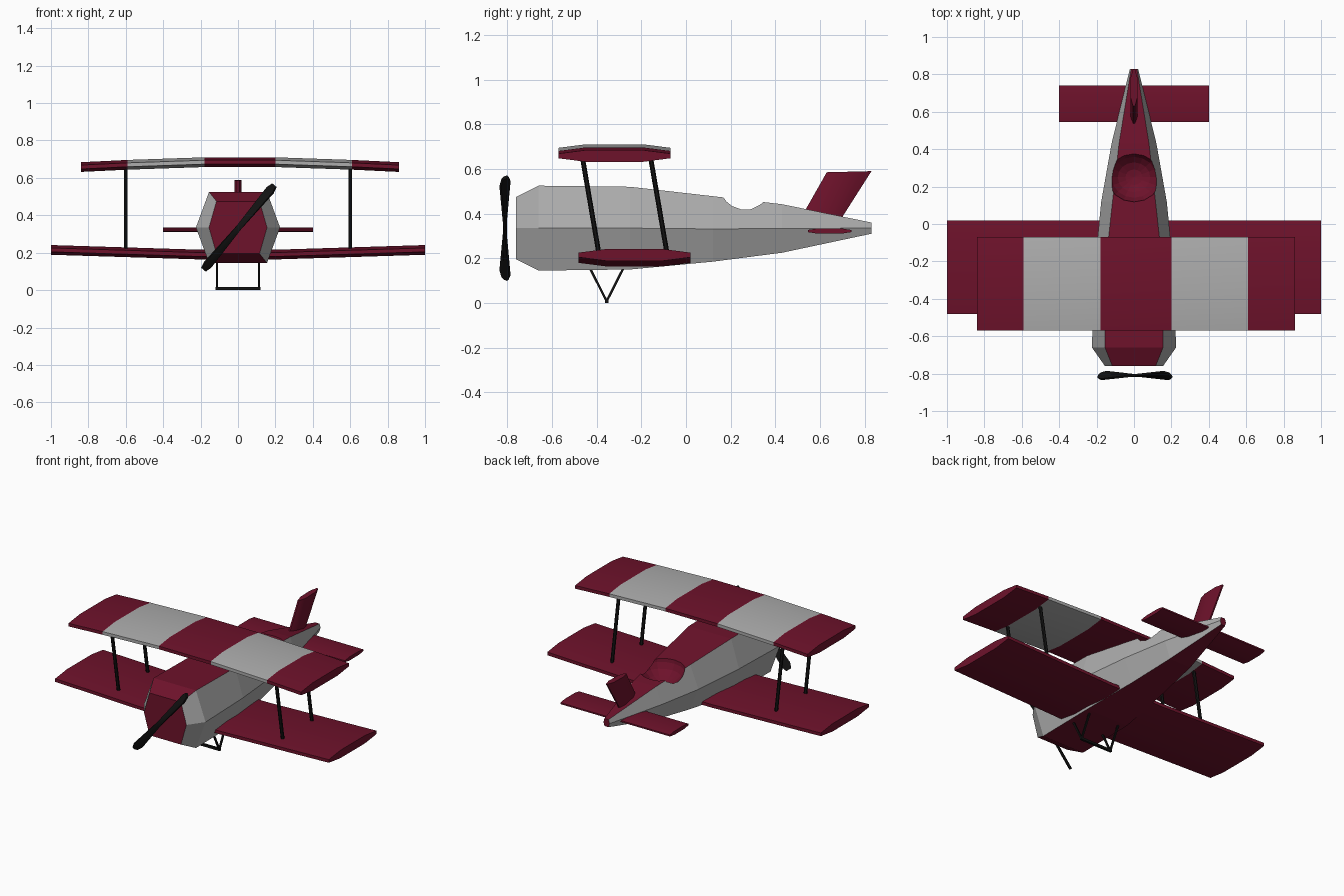
import bpy, bmesh, math
from mathutils import Vector

if "Cube" in bpy.data.objects:
    bpy.data.objects.remove(bpy.data.objects["Cube"])


def material(name, rgb):
    m = bpy.data.materials.new(name)
    m.diffuse_color = (*rgb, 1)
    m.use_nodes = True
    m.node_tree.nodes["Principled BSDF"].inputs["Base Color"].default_value = m.diffuse_color
    return m


RED = material("dark_red", (0.155, 0.006, 0.024))
GREY = material("light_grey", (0.42, 0.42, 0.42))
BLACK = material("black", (0.006, 0.006, 0.006))


def loft(name, rings, mats, rule=None, smooth=None):
    """Skin a list of equal-length point rings, cap both ends, colour by rule."""
    bm = bmesh.new()
    vs = [[bm.verts.new(p) for p in r] for r in rings]
    n = len(rings[0])
    for a, b in zip(vs, vs[1:]):
        for i in range(n):
            j = (i + 1) % n
            bm.faces.new((a[i], a[j], b[j], b[i]))
    bm.faces.new(vs[0])
    bm.faces.new(vs[-1])
    bmesh.ops.recalc_face_normals(bm, faces=bm.faces)
    bm.normal_update()
    if rule:
        for f in bm.faces:
            f.material_index = rule(f.calc_center_median(), f.normal)
    me = bpy.data.meshes.new(name)
    bm.to_mesh(me)
    bm.free()
    for m in mats:
        me.materials.append(m)
    ob = bpy.data.objects.new(name, me)
    bpy.context.collection.objects.link(ob)
    if smooth:
        bpy.context.view_layer.objects.active = ob
        ob.select_set(True)
        bpy.ops.object.shade_smooth_by_angle(angle=math.radians(smooth))
        ob.select_set(False)
    return ob


def bar(name, a, b, r, sides=6):
    """Thin straight rod from a to b."""
    a, b = Vector(a), Vector(b)
    q = (b - a).to_track_quat('Z', 'Y')
    ring = [q @ Vector((r * math.cos(t), r * math.sin(t), 0))
            for t in [math.tau * (i + 0.5) / sides for i in range(sides)]]
    return loft(name, [[a + p for p in ring], [b + p for p in ring]], [BLACK])


def wing(name, y0, y1, thick, stations, mats, rule=None):
    """Wing with a blunt-edged faceted profile; stations are (x, mid z)."""
    c, h = y1 - y0, thick / 2
    prof = [(0, -.4), (.24, -1), (.76, -1), (1, -.4),
            (1, .4), (.76, 1), (.24, 1), (0, .4)]
    rings = [[(x, y0 + u * c, z + v * h) for u, v in prof] for x, z in stations]
    return loft(name, rings, mats, rule, 35)


# Fuselage: six-sided body with grey flanks and red top, belly and nose
sections = [  # y, bottom z, top z, half width at top, half width at middle
    (-.76, .195, .475, .115, .155), (-.66, .145, .525, .155, .225),
    (-.25, .150, .520, .155, .212), (.12, .185, .478, .115, .175),
    (.43, .225, .442, .08, .12), (.83, .31, .36, .015, .022)]
rings = []
for y, b, t, w, m in sections:
    mid = (b + t) / 2
    rings.append([(-w, y, b), (w, y, b), (m, y, mid),
                  (w, y, t), (-w, y, t), (-m, y, mid)])
body = loft("fuselage", rings, [RED, GREY], lambda c, n: int(abs(n.x) > .5))

# Open cockpit scooped out of the body
bpy.ops.mesh.primitive_uv_sphere_add(segments=16, ring_count=10, radius=1,
                                     location=(0, .25, .495))
cutter = bpy.context.object
cutter.scale = (.148, .135, .13)
cutter.hide_render = True
cutter.data.materials.append(RED)
mod = body.modifiers.new("cockpit", 'BOOLEAN')
mod.operation, mod.solver, mod.object = 'DIFFERENCE', 'EXACT', cutter
mod.material_mode = 'TRANSFER'
bpy.ops.object.select_all(action='DESELECT')
bpy.context.view_layer.objects.active = body
bpy.ops.object.modifier_apply(modifier=mod.name)
bpy.data.objects.remove(cutter)

# Wings: drooping striped upper wing, rising plain lower wing
half = [(.19, .684), (.6, .67), (.85, .658)]
upper = [(-x + .01, z) for x, z in reversed(half)] + [(x + .01, z) for x, z in half]
wing("upper_wing", -.57, -.07, .052, upper, [RED, GREY],
     lambda c, n: int(.2 < abs(c.x - .01) < .6))
wing("lower_wing", -.48, .02, .052,
     [(-1, .215), (-.2, .19), (.2, .19), (1, .215)], [RED])

# Tail: flat stabiliser and swept fin
wing("tail_plane", .545, .74, .024, [(-.4, .322), (.4, .322)], [RED])
fin = []
for ya, za, yb, zb in ((.525, .40, .69, .37), (.63, .585, .83, .59)):
    ring = []
    for u, x in ((0, -.005), (.25, -.019), (.75, -.019), (1, -.005),
                 (1, .005), (.75, .019), (.25, .019), (0, .005)):
        ring.append((x, ya + u * (yb - ya), za + u * (zb - za)))
    fin.append(ring)
loft("tail_fin", fin, [RED], smooth=35)

# Wing struts and landing gear, one set per side
for side, s in (("left", -1), ("right", 1)):
    x = .6 * s
    bar(side + "_front_strut", (x, -.465, .66), (x, -.388, .21), .011)
    bar(side + "_rear_strut", (x, -.16, .66), (x, -.083, .21), .011)
    g = .112 * s
    bar(side + "_front_gear_leg", (g, -.437, .17), (g, -.355, .008), .0075, 4)
    bar(side + "_rear_gear_leg", (g, -.273, .17), (g, -.355, .008), .0075, 4)
bar("axle", (-.119, -.355, .008), (.119, -.355, .008), .0105, 4)

# Propeller: two twisted blades, set at an angle
a = math.radians(50)
along = Vector((math.cos(a), 0, math.sin(a)))
across = Vector((-math.sin(a), 0, math.cos(a)))
front = Vector((0, 1, 0))
hub = Vector((.005, -.81, .335))
blade = []
for d, w, deg in ((-.295, .017, -45), (-.26, .03, -45), (-.04, .016, -15),
                  (.04, .016, 15), (.26, .03, 45), (.295, .017, 45)):
    t = math.radians(deg)
    chord = across * math.cos(t) + front * math.sin(t)
    norm = front * math.cos(t) - across * math.sin(t)
    blade.append([hub + along * d + chord * w * u + norm * .009 * v
                  for u, v in ((-1, -.6), (0, -1), (1, -.6), (1, .6), (0, 1), (-1, .6))])
loft("propeller", blade, [BLACK], smooth=40)
